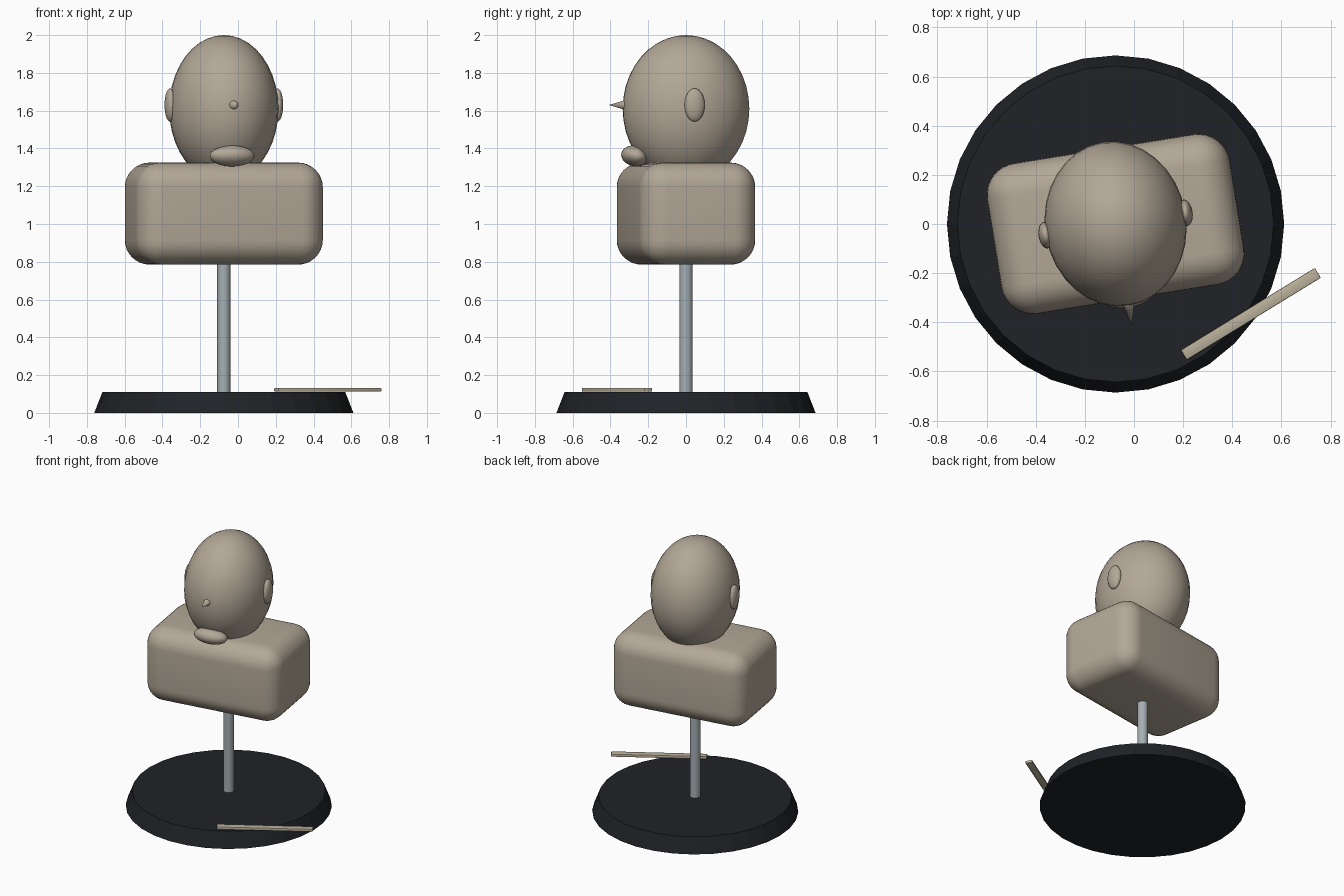
import bpy
from math import pi, sin, cos, radians
from mathutils import Matrix, Vector, Euler

if "Cube" in bpy.data.objects:
    bpy.data.objects.remove(bpy.data.objects["Cube"])

CX = -0.075          # stand axis
TURN = 0.16          # whole bust is turned on the post


def material(name, rgb):
    m = bpy.data.materials.new(name)
    m.diffuse_color = (*rgb, 1)
    m.use_nodes = True
    m.node_tree.nodes["Principled BSDF"].inputs["Base Color"].default_value = m.diffuse_color
    return m


LINEN = material("linen", (0.45, 0.39, 0.31))
DARK = material("dark", (0.014, 0.016, 0.020))
STEEL = material("steel", (0.38, 0.43, 0.45))
PALE = material("pale_wood", (0.50, 0.44, 0.33))


def finish(name, mat, smooth=True):
    ob = bpy.context.object
    ob.name = name
    ob.data.materials.append(mat)
    if smooth:
        bpy.ops.object.transform_apply(location=False, rotation=False, scale=True)
        bpy.ops.object.shade_smooth_by_angle(angle=radians(35))
    return ob


def turned(x, y, z):
    return Matrix.Rotation(TURN, 3, 'Z') @ Vector((x, y, z)) + Vector((CX, 0, 0))


def ellipsoid(name, loc, radii, tilt=0, seg=32, rings=20):
    bpy.ops.mesh.primitive_uv_sphere_add(segments=seg, ring_count=rings, radius=1,
                                         location=turned(*loc), rotation=(tilt, 0, TURN))
    bpy.context.object.scale = radii
    return finish(name, LINEN)


def rounded_box(name, loc, size, angle, bevel, segs, mat):
    bpy.ops.mesh.primitive_cube_add(size=1, location=loc, rotation=(0, 0, angle))
    ob = bpy.context.object
    ob.scale = size
    bpy.ops.object.transform_apply(location=False, rotation=False, scale=True)
    mod = ob.modifiers.new("round", 'BEVEL')
    mod.width, mod.segments = bevel, segs
    bpy.ops.object.modifier_apply(modifier="round")
    return finish(name, mat)


# Stand: tapered disc and post
bpy.ops.mesh.primitive_cone_add(vertices=32, radius1=0.686, radius2=0.643, depth=0.11,
                                location=(CX, 0, 0.055))
finish("base", DARK, smooth=False)
bpy.ops.mesh.primitive_cylinder_add(vertices=20, radius=0.035, depth=0.75,
                                    location=(CX, 0, 0.475))
finish("post", STEEL)

# Bust: torso block and head
rounded_box("torso", (CX, 0, 1.055), (1.0, 0.62, 0.54), TURN, 0.13, 8, LINEN)
ellipsoid("head", (0, 0, 1.61), (0.288, 0.337, 0.39))

# Face: chin, ears, nose
ellipsoid("chin", (0, -0.275, 1.36), (0.12, 0.071, 0.054), tilt=-0.25, seg=24, rings=14)
for side, label in ((-1, "left"), (1, "right")):
    ellipsoid("ear_" + label, (side * 0.288, 0, 1.63), (0.029, 0.054, 0.088), seg=24, rings=14)
bpy.ops.mesh.primitive_cone_add(vertices=16, radius1=0.03, radius2=0, depth=0.105,
                                location=turned(0, -0.362, 1.63),
                                rotation=(pi / 2, 0, TURN))
finish("nose", LINEN)

# Loose flat stick lying on the base
rounded_box("stick", (0.475, -0.366, 0.122), (0.64, 0.047, 0.02), radians(31.5), 0.004, 2, PALE)
